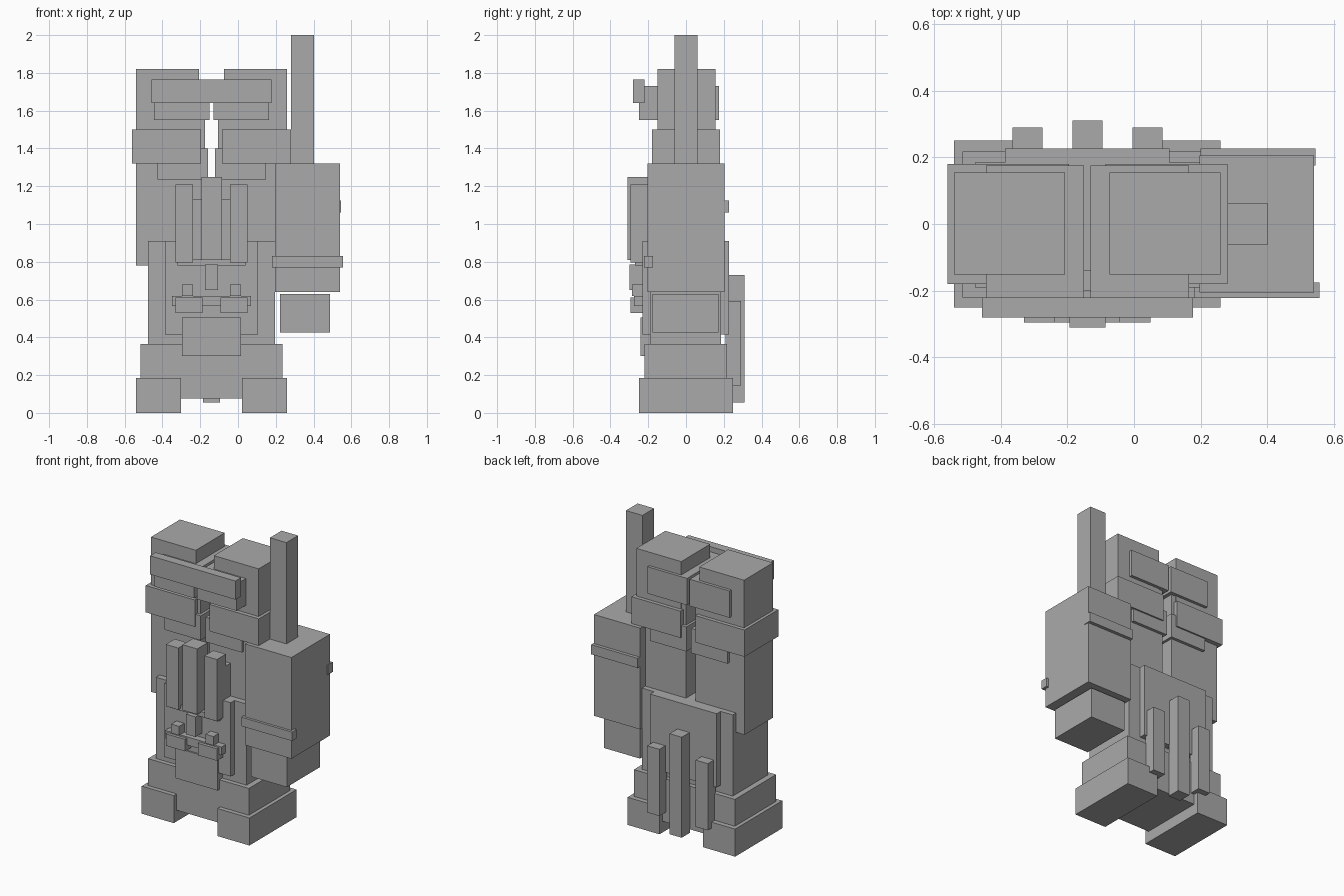
import bpy

cube = bpy.data.objects.get("Cube")
if cube:
    bpy.data.objects.remove(cube, do_unlink=True)

grey = bpy.data.materials.new("plain_grey")
grey.use_nodes = True
COLOUR = (0.4, 0.4, 0.4, 1)
grey.diffuse_color = COLOUR
grey.node_tree.nodes["Principled BSDF"].inputs["Base Color"].default_value = COLOUR

MID = -0.14  # symmetry line of the body


def box(name, x, y, z):
    """Box from its (low, high) range on each axis."""
    bpy.ops.mesh.primitive_cube_add(size=1, location=[(a + b) / 2 for a, b in (x, y, z)])
    ob = bpy.context.object
    ob.name = name
    ob.scale = [b - a for a, b in (x, y, z)]
    bpy.ops.object.transform_apply(location=False, rotation=False, scale=True)
    ob.data.materials.append(grey)


def centred(name, half, y, z):
    box(name, (MID - half, MID + half), y, z)


def pair(name, near, far, y, z):
    """Two boxes mirrored about the body's middle; near and far are distances from it."""
    box("left_" + name, (MID + near, MID + far), y, z)
    box("right_" + name, (MID - far, MID - near), y, z)


# Feet, hips and lower torso
pair("foot", 0.162, 0.40, (-0.25, 0.25), (0, 0.185))
centred("hips", 0.375, (-0.22, 0.217), (0.075, 0.365))
centred("lower_torso", 0.337, (-0.19, 0.185), (0.3, 0.91))
centred("torso_core", 0.247, (-0.23, 0.227), (0.415, 0.91))

# Twin upper columns, collars and heads
pair("column", 0.035, 0.40, (-0.15, 0.15), (0.78, 1.56))
pair("collar_trim", 0.018, 0.287, (-0.17, 0.17), (1.235, 1.40))
pair("collar", 0.055, 0.42, (-0.18, 0.18), (1.32, 1.50))
pair("head", 0.067, 0.40, (-0.152, 0.155), (1.50, 1.82))
pair("head_band", 0.01, 0.305, (-0.25, 0.175), (1.55, 1.73))
centred("visor", 0.317, (-0.28, -0.22), (1.64, 1.765))

# Chest ribs and plate
centred("chest_plate", 0.19, (-0.235, -0.14), (0.86, 1.13))
centred("centre_rib", 0.054, (-0.31, -0.2), (0.81, 1.25))
pair("side_rib", 0.097, 0.19, (-0.295, -0.2), (0.795, 1.21))
centred("rib_sill", 0.18, (-0.27, -0.22), (0.78, 0.815))

# Small face on the belly
centred("nose", 0.035, (-0.30, -0.22), (0.65, 0.785))
pair("stud", 0.098, 0.157, (-0.285, -0.22), (0.62, 0.68))
centred("cross_bar", 0.21, (-0.275, -0.22), (0.565, 0.62))
pair("bar_block", 0.048, 0.19, (-0.295, -0.22), (0.53, 0.61))
centred("apron", 0.157, (-0.24, -0.18), (0.30, 0.505))

# Pipes on the back
centred("centre_pipe", 0.045, (0.22, 0.31), (0.055, 0.73))
pair("side_pipe", 0.135, 0.225, (0.21, 0.29), (0.145, 0.593))

# Arm with bands, hand and chimney
box("arm", (0.197, 0.54), (-0.205, 0.205), (0.64, 1.32))
box("arm_front_band", (0.18, 0.557), (-0.222, -0.175), (0.77, 0.83))
box("arm_back_band", (0.2, 0.545), (0.175, 0.227), (1.06, 1.125))
box("hand", (0.222, 0.487), (-0.178, 0.172), (0.425, 0.63))
box("chimney", (0.28, 0.403), (-0.062, 0.062), (1.32, 2.0))
